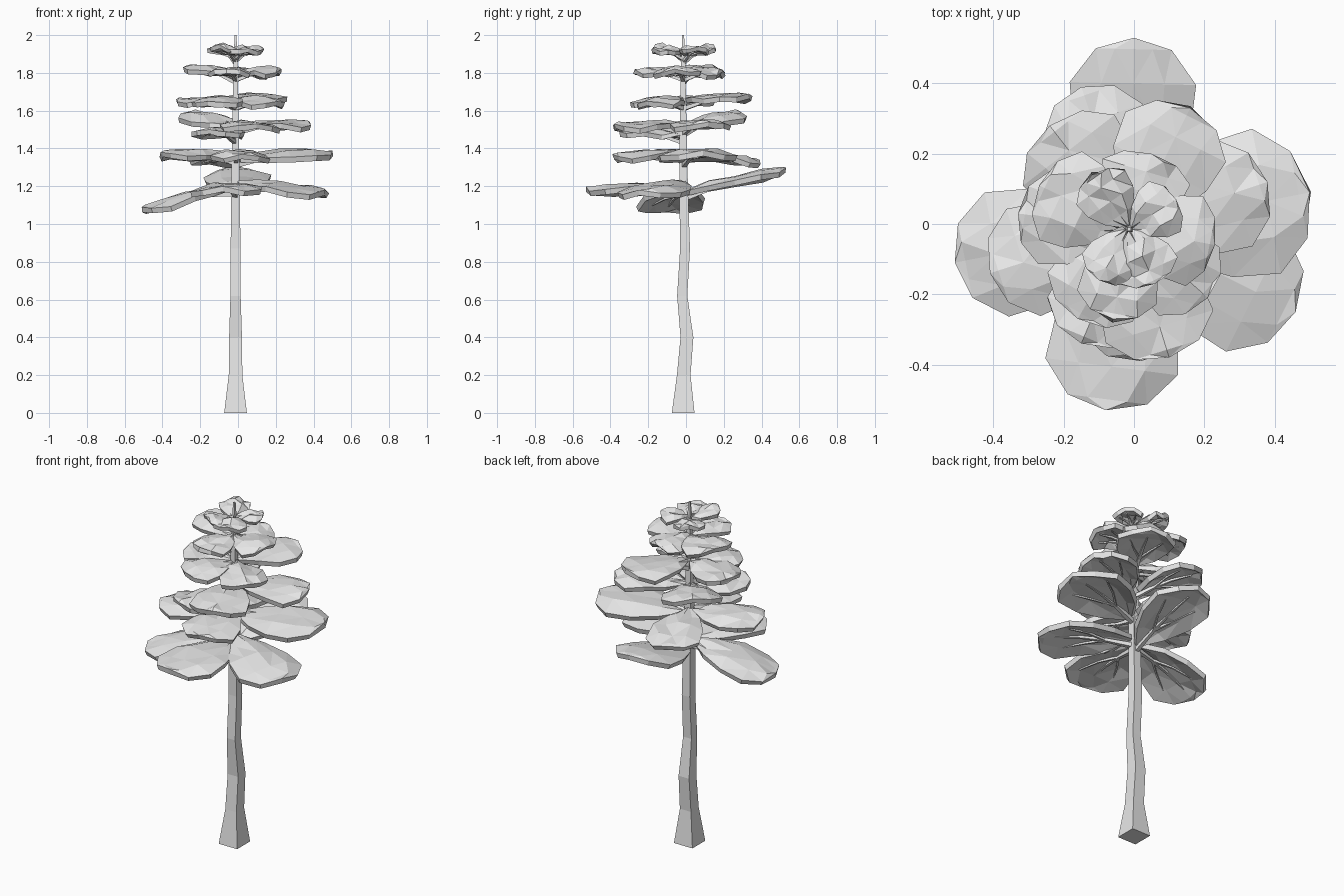
import bpy, bmesh, math, random
from mathutils import Vector

random.seed(4)
if "Cube" in bpy.data.objects:
    bpy.data.objects.remove(bpy.data.objects["Cube"], do_unlink=True)

grey = bpy.data.materials.new("plain grey")
grey.use_nodes = True
grey.diffuse_color = (0.8, 0.8, 0.8, 1)
grey.node_tree.nodes["Principled BSDF"].inputs["Base Color"].default_value = (0.8, 0.8, 0.8, 1)


def finish(bm, name):
    bmesh.ops.recalc_face_normals(bm, faces=bm.faces)
    mesh = bpy.data.meshes.new(name)
    bm.to_mesh(mesh)
    bm.free()
    mesh.materials.append(grey)
    obj = bpy.data.objects.new(name, mesh)
    bpy.context.collection.objects.link(obj)
    return obj


def tube(bm, stations, side, up):
    """Square tapered tube through (centre, half width) stations."""
    rings = []
    for centre, half in stations:
        rings.append([bm.verts.new(centre + side * half * a + up * half * b)
                      for a, b in ((-1, -1), (1, -1), (1, 1), (-1, 1))])
    for low, high in zip(rings, rings[1:]):
        for i in range(4):
            j = (i + 1) % 4
            bm.faces.new((low[i], low[j], high[j], high[i]))
    bm.faces.new(rings[0])
    bm.faces.new(rings[-1])


# Crooked trunk: height, forward-back offset, half width
X, Y, Z = Vector((1, 0, 0)), Vector((0, 1, 0)), Vector((0, 0, 1))
TRUNK = [(0, -.015, .06), (.2, -.012, .036), (.4, .005, .034), (.62, -.02, .027),
         (.87, -.005, .026), (1.17, -.012, .023), (1.5, -.015, .018),
         (1.85, -.015, .011), (2, -.015, .005)]
bm = bmesh.new()
tube(bm, [(Vector((-.013, y, z)), h) for z, y, h in TRUNK], X, Y)
finish(bm, "trunk")

# Outline of a foliage pad: fraction along, fraction of half width
OUTLINE = [(.04, .1), (.25, .6), (.5, .92), (.76, 1), (.94, .6), (1, 0)]


def foliage_pad(name, tip_x, tip_y, width, root_z, tip_z):
    root = Vector((-.013, -.013, root_z))
    along = Vector((tip_x, tip_y, tip_z)) - root
    flat = Vector((along.x, along.y, 0))
    side = Z.cross(flat).normalized()
    ridge = .02 + .06 * width

    # Arched, slightly crumpled sheet thickened into a slab
    bm = bmesh.new()
    rows = []
    for t, w in OUTLINE:
        row = []
        for s in (-1, -.5, 0, .5, 1):
            lift = ridge * (math.sin(t * math.pi) * .5 - s * s * w * .8)
            crumple = random.uniform(-.011, .011) if w else 0
            point = root + along * t + side * (s * w * width / 2)
            row.append(bm.verts.new(point + Z * (lift + crumple)))
        rows.append(row)
    for a, b in zip(rows, rows[1:]):
        for i in range(4):
            bm.faces.new((a[i], a[i + 1], b[i + 1], b[i]))
    bmesh.ops.remove_doubles(bm, verts=bm.verts, dist=.0005)
    bmesh.ops.triangulate(bm, faces=bm.faces)
    pad = finish(bm, name + "_foliage")
    if sum(f.normal.z for f in pad.data.polygons) < 0:
        pad.data.flip_normals()
    slab = pad.modifiers.new("thickness", "SOLIDIFY")
    slab.thickness = .018 + .03 * width
    slab.offset = -1

    # Branch under the pad with a forked twig on each side
    bm = bmesh.new()
    size = .004 + .012 * width

    def under(t, s, drop):
        arch = ridge * (math.sin(t * math.pi) * .5 - s * s * .8)
        return root + along * t + side * s * width / 2 + Z * (arch - drop)
    tube(bm, [(under(0, 0, .05), size * 1.5), (under(.3, 0, .04), size),
              (under(.55, 0, .034), size * .8), (under(.85, 0, .03), size * .4)], side, Z)
    for s in (-1, 1):
        tube(bm, [(under(.3, 0, .04), size * .8), (under(.5, s * .3, .036), size * .6),
                  (under(.72, s * .55, .032), size * .4)], side, Z)
    finish(bm, name + "_branch")


# Tiers from bottom to top: tip x, tip y, width, root height, tip height
TIERS = {
    "bottom": [(0, .53, .36, 1.18, 1.3), (-.51, -.11, .36, 1.21, 1.09),
               (-.08, -.53, .38, 1.2, 1.2), (.46, -.25, .38, 1.22, 1.18)],
    "lower": [(.5, .09, .42, 1.36, 1.39), (-.41, -.14, .32, 1.37, 1.38),
              (-.15, .39, .3, 1.38, 1.34), (.02, -.39, .32, 1.38, 1.37)],
    "middle": [(.38, .12, .32, 1.53, 1.54), (-.24, .28, .33, 1.52, 1.6),
               (.1, -.38, .32, 1.53, 1.53), (-.15, -.34, .28, 1.48, 1.5)],
    "upper": [(.16, .33, .32, 1.66, 1.69), (-.33, .03, .27, 1.66, 1.66),
              (-.16, -.27, .28, 1.66, 1.65), (.21, -.21, .26, 1.66, 1.65)],
    "high": [(-.27, .11, .28, 1.8, 1.84), (.05, .2, .26, 1.81, 1.81),
             (.23, -.06, .26, 1.81, 1.82), (-.06, -.27, .23, 1.81, 1.82)],
    "crown": [(-.12, .14, .17, 1.9, 1.95), (.12, .07, .17, 1.91, 1.94),
              (.06, -.17, .18, 1.92, 1.93), (-.1, -.16, .16, 1.91, 1.95)],
}
for tier, pads in TIERS.items():
    for number, values in enumerate(pads, 1):
        foliage_pad(f"{tier}_{number}", *values)
